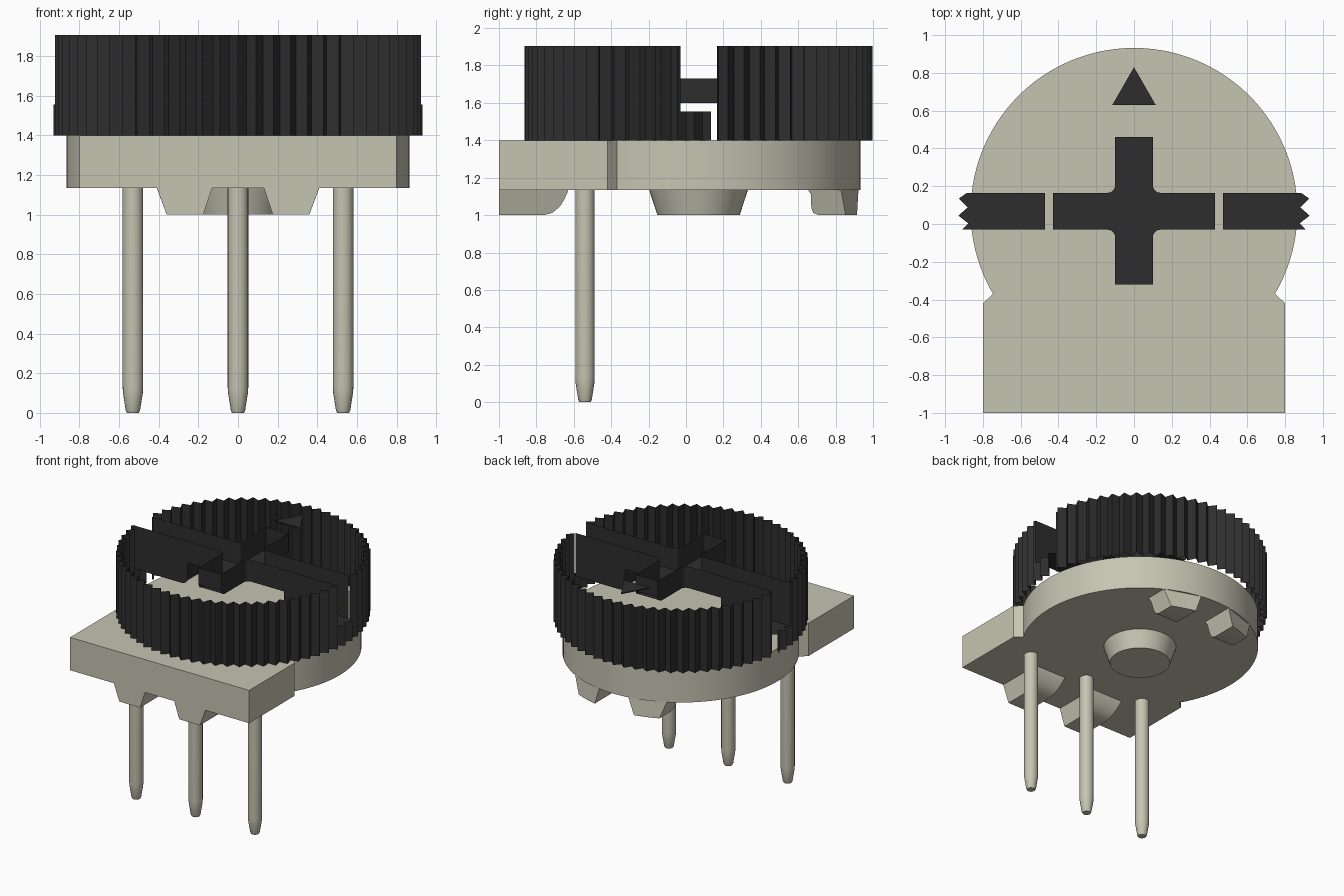
import bpy, bmesh, math
from mathutils import Vector

if "Cube" in bpy.data.objects:
    bpy.data.objects.remove(bpy.data.objects["Cube"], do_unlink=True)

CY = 0.067                       # y of the rotor axis
R_BASE = 0.865
Z_LOW, Z_BASE, Z_FLOOR, Z_HUB, Z_TOP = 1.135, 1.40, 1.555, 1.73, 1.905
S0, S1 = -0.03, 0.165            # slot sides in y
ARM, FIL = 0.10, 0.04            # cross arm half width, corner radius
Y0, Y1 = -0.36, 0.50             # cross arm ends


def material(name, color):
    m = bpy.data.materials.new(name)
    m.use_nodes = True
    m.diffuse_color = (*color, 1)
    m.node_tree.nodes["Principled BSDF"].inputs["Base Color"].default_value = (*color, 1)
    return m


BEIGE = material("beige plastic", (0.56, 0.56, 0.45))
BLACK = material("black plastic", (0.027, 0.027, 0.027))


def finish(name, bm, mat, closed=True):
    if closed:
        bmesh.ops.recalc_face_normals(bm, faces=bm.faces[:])
    me = bpy.data.meshes.new(name)
    bm.to_mesh(me)
    bm.free()
    me.materials.append(mat)
    ob = bpy.data.objects.new(name, me)
    bpy.context.collection.objects.link(ob)
    if closed:
        bpy.ops.object.select_all(action='DESELECT')
        ob.select_set(True)
        bpy.context.view_layer.objects.active = ob
        bpy.ops.object.shade_smooth_by_angle(angle=math.radians(30))
    return ob


def face(bm, pts):
    return bm.faces.new([bm.verts.new(p) for p in pts])


def loft(bm, rings):
    rows = [[bm.verts.new(p) for p in ring] for ring in rings]
    n = len(rows[0])
    for a, b in zip(rows, rows[1:]):
        for i in range(n):
            bm.faces.new((a[i], a[(i + 1) % n], b[(i + 1) % n], b[i]))
    bm.faces.new(rows[0])
    bm.faces.new(rows[-1])


def lathe(name, cx, cy, profile, seg, mat):
    bm = bmesh.new()
    loft(bm, [[(cx + r * math.cos(2 * math.pi * i / seg),
                cy + r * math.sin(2 * math.pi * i / seg), z) for i in range(seg)]
              for r, z in profile])
    return finish(name, bm, mat)


# Base: round body joined to a rectangular terminal block
start = math.asin((-0.37 - CY) / R_BASE)
outline = [(-0.8, -0.42), (-0.8, -1), (0.8, -1), (0.8, -0.42)]
for i in range(73):
    a = start + (math.pi - 2 * start) * i / 72
    outline.append((R_BASE * math.cos(a), CY + R_BASE * math.sin(a)))
bm = bmesh.new()
loft(bm, [[(x, y, z) for x, y in outline] for z in (Z_LOW, Z_BASE)])
finish("base", bm, BEIGE)

# Boss under the base and three terminal pins
lathe("bottom_boss", 0, CY, [(0.22, 1.0), (0.265, Z_LOW + 0.003)], 48, BEIGE)
for label, x in (("right", -0.53), ("middle", 0), ("left", 0.53)):
    lathe(label + "_pin", x, -0.54,
          [(0.03, 0), (0.036, 0.012), (0.05, 0.10), (0.052, 0.13), (0.052, Z_LOW + 0.003)],
          20, BEIGE)


# Standoffs with a trapezoid section, at the front edge and the back rim
def standoff(name, side, profile, to_rim):
    bm = bmesh.new()
    rings = []
    for k, (y, z) in enumerate(profile):
        t = (Z_LOW - z) / 0.135
        ring = []
        for x, zz in ((0.13, Z_LOW + 0.002), (0.13 + 0.045 * t, z), (0.23, z), (0.31, z),
                      (0.41 - 0.05 * t, z), (0.41, Z_LOW + 0.002)):
            yy = y
            if to_rim and k == len(profile) - 1:
                yy = CY + math.sqrt(R_BASE ** 2 - x * x)
            ring.append((side * x, yy, zz))
        rings.append(ring)
    loft(bm, rings)
    finish(name, bm, BEIGE)


for label, s in (("right", -1), ("left", 1)):
    standoff("front_standoff_" + label, s,
             [(-1, 1.0), (-0.76, 1.0), (-0.715, 1.012), (-0.675, 1.045),
              (-0.65, 1.085), (-0.63, 1.13)], False)
    standoff("back_standoff_" + label, s,
             [(0.655, 1.13), (0.668, 1.11), (0.67, 1.04), (0.68, 1.012),
              (0.71, 1.0), (0.9, 1.0)], True)

# Knurled rim: thin open wall with the slot cut out
TEETH = 65
step = 2 * math.pi / TEETH
knurl = []
for i in range(2 * TEETH):
    a = -math.pi / 2 + i * step / 2
    r = 0.93 if i % 2 == 0 else 0.88
    knurl.append((r * math.cos(a), CY + r * math.sin(a)))


def cut(bm, co, no, **kw):
    bmesh.ops.bisect_plane(bm, geom=bm.verts[:] + bm.edges[:] + bm.faces[:],
                           plane_co=co, plane_no=no, **kw)


bm = bmesh.new()
for (x0, y0), (x1, y1) in zip(knurl, knurl[1:] + knurl[:1]):
    face(bm, [(x0, y0, Z_BASE), (x1, y1, Z_BASE), (x1, y1, Z_TOP), (x0, y0, Z_TOP)])
cut(bm, (0, S0, 0), (0, 1, 0))
cut(bm, (0, S1, 0), (0, 1, 0))
cut(bm, (0, 0, Z_FLOOR), (0, 0, 1))
gone = []
for f in bm.faces:
    c = f.calc_center_median()
    if S0 < c.y < S1 and (c.z > Z_FLOOR or c.y > 0.138):
        gone.append(f)
bmesh.ops.delete(bm, geom=gone, context='FACES')
bmesh.ops.remove_doubles(bm, verts=bm.verts[:], dist=1e-5)
finish("knurled_rim", bm, BLACK, False)

# Outer slot floors, trimmed to the knurled outline
for label, s in (("right", -1), ("left", 1)):
    bm = bmesh.new()
    face(bm, [(x, y, Z_FLOOR) for x, y in knurl])
    cut(bm, (0, S0, 0), (0, -1, 0), clear_outer=True)
    cut(bm, (0, S1, 0), (0, 1, 0), clear_outer=True)
    cut(bm, (s * 0.47, 0, 0), (-s, 0, 0), clear_outer=True)
    finish("slot_floor_" + label, bm, BLACK, False)


def corner(sx, top):
    """Points of one rounded inner corner of the cross, slot side first."""
    cx, cy = ARM + FIL, (S1 + FIL if top else S0 - FIL)
    d = -1 if top else 1
    return [(sx * (cx - FIL * math.sin(a)), cy + d * FIL * math.cos(a))
            for a in [math.pi / 2 * i / 5 for i in range(6)]]


# Raised cross floor
bm = bmesh.new()
E = 0.43
pts = [(E, S0), (E, S1)] + corner(1, True) + [(ARM, Y1 - 0.04), (-ARM, Y1 - 0.04)]
pts += corner(-1, True)[::-1] + [(-E, S1), (-E, S0)] + corner(-1, False)
pts += [(-ARM, Y0 + 0.04), (ARM, Y0 + 0.04)] + corner(1, False)[::-1]
face(bm, [(x, y, Z_HUB) for x, y in pts])
finish("cross_floor", bm, BLACK, False)

# Thin walls around the cross-shaped recess
bm = bmesh.new()
for sx in (-1, 1):
    # step between the raised floor and the outer slot floor
    face(bm, [(sx * E, S0, 1.6), (sx * E, S1, 1.6), (sx * E, S1, Z_HUB), (sx * E, S0, Z_HUB)])
    for top in (False, True):
        y, end, d = (S1, Y1, 1) if top else (S0, Y0, -1)
        xr = 0.873 if top else 0.915
        # long slot side
        prof = [(ARM + FIL, Z_TOP), (xr, Z_TOP), (xr, Z_FLOOR), (0.47, Z_FLOOR),
                (0.447, 1.567), (0.434, 1.58), (E, 1.6), (E, Z_HUB), (ARM + FIL, Z_HUB)]
        face(bm, [(sx * x, y, z) for x, z in prof])
        # rounded corner
        c = corner(sx, top)
        for p, q in zip(c, c[1:]):
            face(bm, [(*p, Z_HUB), (*q, Z_HUB), (*q, Z_TOP), (*p, Z_TOP)])
        # short arm side with a rounded lower corner
        prof = [(y + d * FIL, Z_TOP), (end, Z_TOP), (end, Z_HUB + 0.04),
                (end - d * 0.012, Z_HUB + 0.012), (end - d * 0.04, Z_HUB), (y + d * FIL, Z_HUB)]
        face(bm, [(sx * ARM, yy, z) for yy, z in prof])
for end in (Y0, Y1):
    face(bm, [(-ARM, end, Z_HUB + 0.04), (ARM, end, Z_HUB + 0.04),
              (ARM, end, Z_TOP), (-ARM, end, Z_TOP)])
bmesh.ops.remove_doubles(bm, verts=bm.verts[:], dist=1e-5)
finish("cross_walls", bm, BLACK, False)

# Pointer arrow
bm = bmesh.new()
tri = [(-0.115, 0.63), (0.115, 0.63), (0, 0.83)]
loft(bm, [[(x, y, z) for x, y in tri] for z in (Z_TOP - 0.008, Z_TOP)])
finish("pointer_arrow", bm, BLACK)
